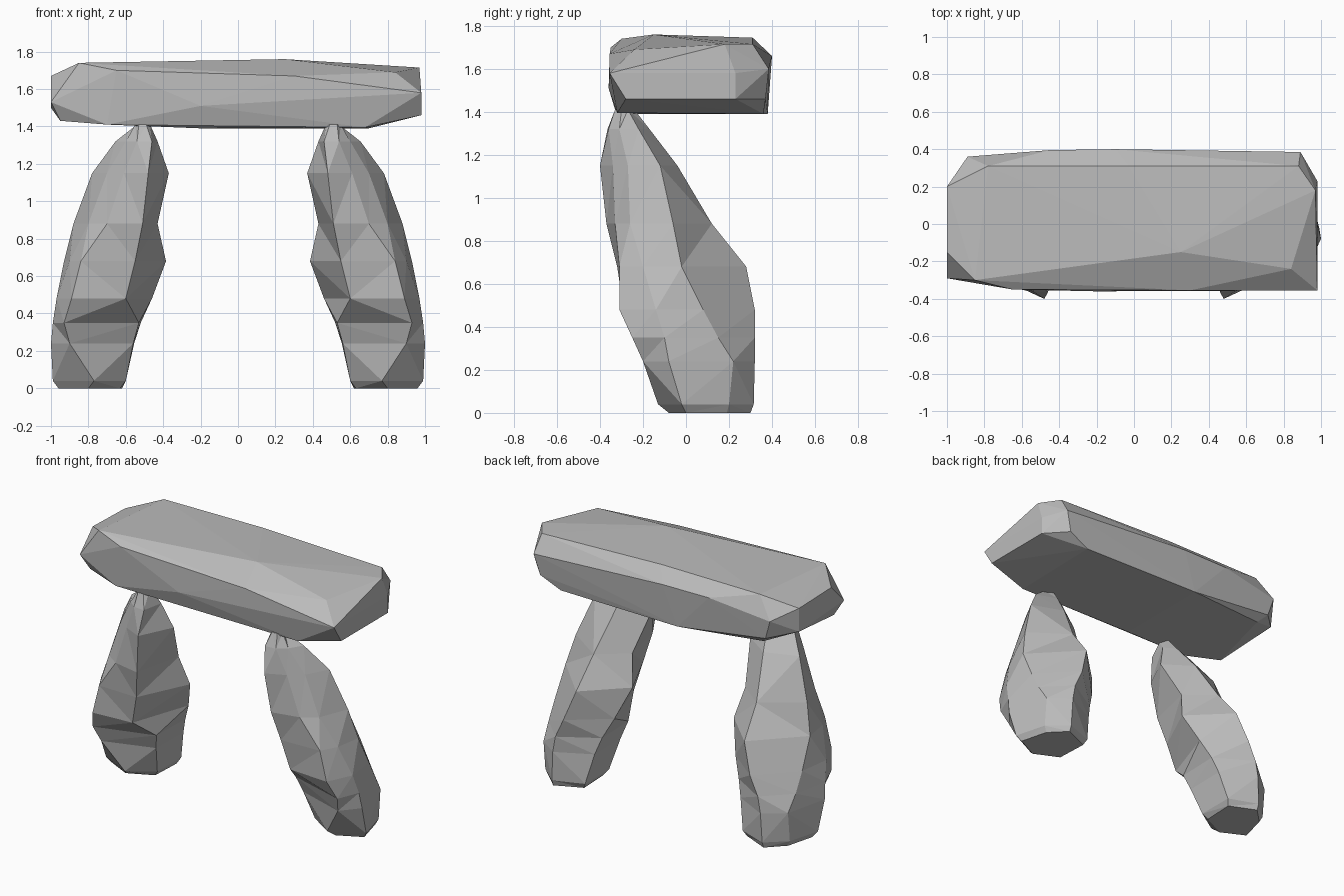
import bpy, bmesh

stone = bpy.data.materials.new("grey stone")
stone.diffuse_color = (0.5, 0.5, 0.5, 1)


def finish(bm, name):
    bmesh.ops.recalc_face_normals(bm, faces=bm.faces)
    mesh = bpy.data.meshes.new(name)
    bm.to_mesh(mesh)
    bm.free()
    mesh.materials.append(stone)
    obj = bpy.data.objects.new(name, mesh)
    bpy.context.collection.objects.link(obj)
    return obj


# Upright: height, then six corners (front inner, front outer, outer ridge,
# back outer, back inner, inner side)
rings = [
    (0.00, (.63, .00), (.80, -.08), (.96, .00), (.91, .19), (.80, .30), (.62, .22)),
    (0.04, (.60, -.02), (.77, -.13), (.99, -.02), (.93, .20), (.80, .315), (.60, .24)),
    (0.24, (.56, -.09), (.90, -.20), (1.0, -.08), (.93, .22), (.79, .32), (.555, .20)),
    (0.35, (.53, -.13), (.93, -.25), (.99, -.10), (.94, .15), (.77, .32), (.52, .17)),
    (0.48, (.60, -.29), (.89, -.31), (.97, -.14), (.94, .08), (.71, .32), (.46, .12)),
    (0.68, (.55, -.32), (.84, -.31), (.90, -.20), (.93, -.02), (.64, .28), (.385, .03)),
    (0.88, (.51, -.37), (.70, -.33), (.80, -.26), (.88, -.06), (.62, .12), (.43, -.03)),
    (1.15, (.48, -.40), (.61, -.34), (.70, -.27), (.78, -.12), (.56, -.04), (.37, -.17)),
    (1.32, (.46, -.365), (.54, -.36), (.60, -.31), (.655, -.22), (.51, -.17), (.43, -.22)),
    (1.41, (.49, -.33), (.53, -.33), (.55, -.30), (.54, -.27), (.49, -.24), (.47, -.30)),
]


def upright(side, name):
    bm = bmesh.new()
    loops = [[bm.verts.new((side * x, y, z)) for x, y in pts] for z, *pts in rings]
    for low, high in zip(loops, loops[1:]):
        for i in range(6):
            j = (i + 1) % 6
            bm.faces.new((low[i], low[j], high[j], high[i]))
    bm.faces.new(loops[0])
    bm.faces.new(loops[-1])
    bmesh.ops.triangulate(bm, faces=bm.faces[:])
    finish(bm, name)


upright(1, "right_upright_stone")
upright(-1, "left_upright_stone")

# Capstone: chipped slab as the convex hull of its corners
corners = [
    # top
    (-.85, -.30, 1.74), (.25, -.15, 1.76), (.97, .18, 1.715), (.88, .31, 1.715),
    (-.78, .31, 1.74), (-.03, .31, 1.745), (.84, -.24, 1.69),
    # front
    (-.65, -.35, 1.70), (.30, -.355, 1.67), (-.20, -.36, 1.51), (.98, -.355, 1.58),
    # back
    (-.89, .36, 1.60), (-.45, .395, 1.66), (-.10, .40, 1.66), (.89, .385, 1.60),
    (-.85, .35, 1.47), (.85, .37, 1.46),
    # ends
    (-1.0, -.15, 1.67), (-1.0, -.29, 1.53), (-1.0, .20, 1.66), (-1.0, .20, 1.50),
    (.98, -.28, 1.46), (.98, .23, 1.46), (.98, .23, 1.58),
    # underside
    (-.95, -.25, 1.43), (-.70, -.33, 1.41), (-.20, -.30, 1.39), (.68, -.32, 1.395),
    (-.80, .30, 1.42), (-.20, .38, 1.39), (.70, .36, 1.39),
]
bm = bmesh.new()
for c in corners:
    bm.verts.new(c)
bmesh.ops.convex_hull(bm, input=bm.verts[:])
loose = [v for v in bm.verts if not v.link_faces]
bmesh.ops.delete(bm, geom=loose, context='VERTS')
finish(bm, "capstone")
